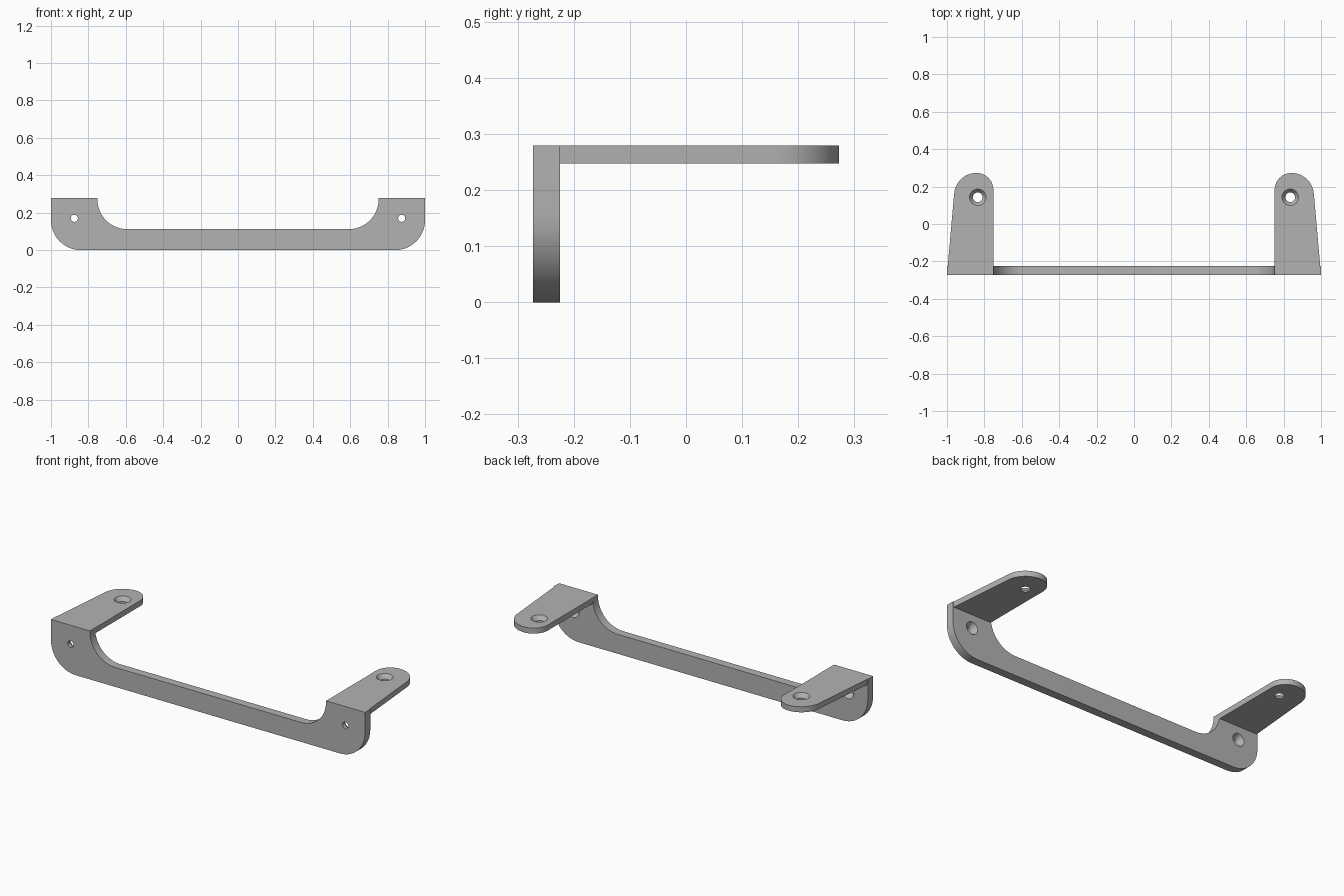
import bpy, bmesh
from math import sin, cos, radians, pi
from mathutils import Matrix

cube = bpy.data.objects.get("Cube")
if cube:
    bpy.data.objects.remove(cube, do_unlink=True)

grey = bpy.data.materials.new("plain grey")
grey.use_nodes = True
GREY = (0.45, 0.45, 0.45, 1)
grey.diffuse_color = GREY
grey.node_tree.nodes["Principled BSDF"].inputs["Base Color"].default_value = GREY

HALF_Y, TOP, INNER = 0.273, 0.279, 0.752
PLATE_BACK, TAB_BOTTOM = -0.225, 0.247


def arc(cx, cy, r, start, end, steps=14):
    angles = [radians(start + (end - start) * i / steps) for i in range(steps + 1)]
    return [(cx + r * cos(a), cy + r * sin(a)) for a in angles]


def mirrored(points):
    return [(-x, y) for x, y in points]


def make_object(name, bm):
    bmesh.ops.recalc_face_normals(bm, faces=bm.faces)
    mesh = bpy.data.meshes.new(name)
    bm.to_mesh(mesh)
    bm.free()
    mesh.materials.append(grey)
    obj = bpy.data.objects.new(name, mesh)
    bpy.context.collection.objects.link(obj)
    return obj


def prism(name, outline, to_3d, low, high):
    """Extrude a flat outline between two depths."""
    bm = bmesh.new()
    face = bm.faces.new([bm.verts.new(to_3d(u, v, low)) for u, v in outline])
    new = bmesh.ops.extrude_face_region(bm, geom=[face])["geom"]
    for vert in (g for g in new if isinstance(g, bmesh.types.BMVert)):
        axis = 1 if to_3d(0, 0, 1)[1] else 2
        vert.co[axis] = high
    return make_object(name, bm)


def countersink(name, matrix, small, large, thickness, land):
    """Screw hole cutter: narrow bore below, cone opening at local z = 0."""
    slope = (large - small) / (thickness - land)
    over = 0.01
    rings = [(small, -thickness - over), (small, land - thickness),
             (large + slope * over, over)]
    bm = bmesh.new()
    loops = []
    n = 32
    for r, z in rings:
        loops.append([bm.verts.new((r * cos(2 * pi * i / n), r * sin(2 * pi * i / n), z))
                      for i in range(n)])
    for a, b in zip(loops, loops[1:]):
        for i in range(n):
            j = (i + 1) % n
            bm.faces.new((a[i], a[j], b[j], b[i]))
    bm.faces.new(loops[0])
    bm.faces.new(loops[-1])
    bm.transform(matrix)
    return make_object(name, bm)


def combine(target, other, operation):
    mod = target.modifiers.new(operation.lower(), "BOOLEAN")
    mod.operation, mod.solver, mod.object = operation, "EXACT", other
    bpy.context.view_layer.objects.active = target
    bpy.ops.object.modifier_apply(modifier=mod.name)
    bpy.data.objects.remove(other, do_unlink=True)


# Front plate: rounded lower corners, concave shoulders down to a slim bar
half = (arc(0.84, 0.16, 0.16, -90, 0) + [(1, TOP), (INNER, TOP)]
        + arc(0.592, 0.272, 0.16, 0, -90))
handle = prism("handle_bracket", half + mirrored(half)[::-1],
               lambda u, v, d: (u, d, v), -HALF_Y, PLATE_BACK)

# Tapered mounting tabs with rounded ends
tab = ([(INNER, -0.25), (0.998, -0.25)]
       + arc(0.842, HALF_Y - 0.12, 0.12, 4, 90)
       + arc(0.842, HALF_Y - 0.09, 0.09, 90, 180)[1:])
for outline in (tab, mirrored(tab)):
    combine(handle, prism("tab", outline, lambda u, v, d: (u, v, d), TAB_BOTTOM, TOP), "UNION")

# Screw holes: sunk from above in the tabs, from behind in the plate
for side in (-1, 1):
    combine(handle, countersink("tab_hole", Matrix.Translation((side * 0.835, 0.143, TOP)),
                                0.026, 0.044, 0.032, 0.008), "DIFFERENCE")
    turn = Matrix.Translation((side * 0.875, PLATE_BACK, 0.17)) @ Matrix.Rotation(-pi / 2, 4, "X")
    combine(handle, countersink("plate_hole", turn, 0.019, 0.036, 0.048, 0.02), "DIFFERENCE")

# Merge leftover flat seams, then shade
bm = bmesh.new()
bm.from_mesh(handle.data)
bmesh.ops.remove_doubles(bm, verts=bm.verts, dist=0.0002)
bmesh.ops.dissolve_limit(bm, angle_limit=radians(0.5), verts=bm.verts, edges=bm.edges)
bm.to_mesh(handle.data)
bm.free()
bpy.ops.object.select_all(action="DESELECT")
handle.select_set(True)
bpy.context.view_layer.objects.active = handle
bpy.ops.object.shade_smooth_by_angle(angle=radians(25))
